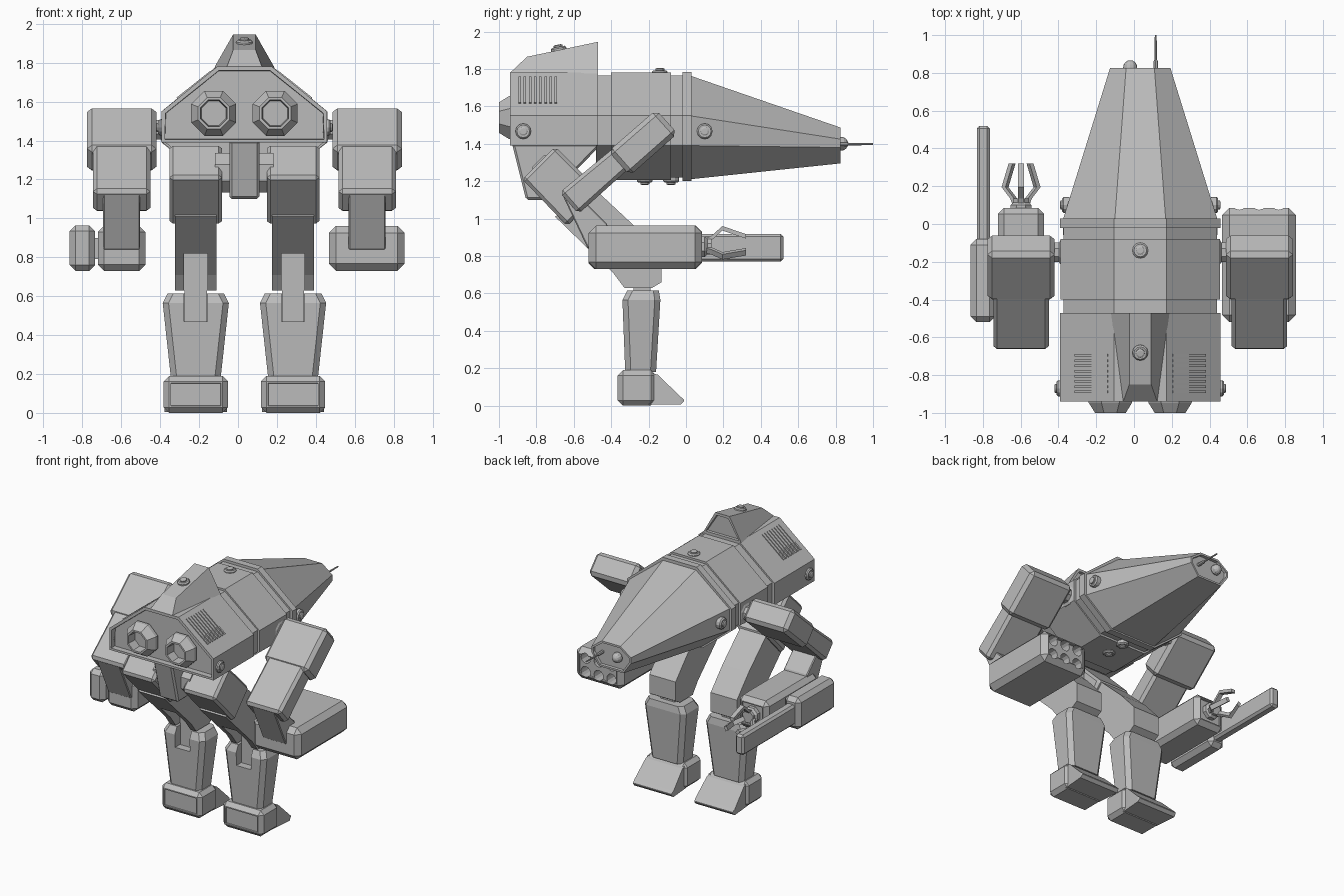
import bpy, bmesh, math
from mathutils import Vector, Matrix

if "Cube" in bpy.data.objects:
    bpy.data.objects.remove(bpy.data.objects["Cube"])

C = 0.033  # centre plane of the body
grey = bpy.data.materials.new("grey")
grey.diffuse_color = (0.5, 0.5, 0.5, 1)
grey.use_nodes = True
grey.node_tree.nodes["Principled BSDF"].inputs["Base Color"].default_value = grey.diffuse_color


def finish(name, bm, bevel=0, panel=None):
    """Bevel, inset the largest face along panel=(axis, width, depth), make the object."""
    bmesh.ops.recalc_face_normals(bm, faces=bm.faces)
    if bevel:
        bmesh.ops.bevel(bm, geom=bm.edges[:], offset=bevel, segments=1, affect='EDGES')
    if panel:
        axis, width, depth = panel
        face = max((f for f in bm.faces if f.normal.dot(Vector(axis)) > 0.8),
                   key=lambda f: f.calc_area())
        bmesh.ops.inset_region(bm, faces=[face], thickness=width, depth=0)
        bmesh.ops.inset_region(bm, faces=[face], thickness=0.002, depth=-depth)
    me = bpy.data.meshes.new(name)
    bm.to_mesh(me)
    bm.free()
    me.materials.append(grey)
    ob = bpy.data.objects.new(name, me)
    bpy.context.collection.objects.link(ob)
    return ob


def loft(name, rings, **kw):
    """Skin equal-sized rings of points and cap both ends."""
    bm = bmesh.new()
    vs = [[bm.verts.new(p) for p in r] for r in rings]
    n = len(rings[0])
    for a, b in zip(vs, vs[1:]):
        for i in range(n):
            bm.faces.new((a[i], a[(i + 1) % n], b[(i + 1) % n], b[i]))
    bm.faces.new(vs[0])
    bm.faces.new(vs[-1])
    return finish(name, bm, **kw)


def prism(name, x, hw, profile, **kw):
    """Side profile in (y, z) extruded across x."""
    return loft(name, [[(x + s * hw, y, z) for y, z in profile] for s in (-1, 1)], **kw)


def box(name, lo, hi, **kw):
    (x0, y0, z0), (x1, y1, z1) = lo, hi
    return prism(name, (x0 + x1) / 2, (x1 - x0) / 2,
                 [(y0, z0), (y1, z0), (y1, z1), (y0, z1)], **kw)


def turned(name, centre, axis, profile, sides, phase=0, **kw):
    """Lathe: profile of (distance along axis, radius)."""
    rot = Vector((0, 0, 1)).rotation_difference(Vector(axis)).to_matrix()
    rings = [[Vector(centre) + rot @ Vector((r * math.cos(a), r * math.sin(a), d))
              for a in (2 * math.pi * (i + phase) / sides for i in range(sides))]
             for d, r in profile]
    return loft(name, rings, **kw)


def cut(ob, cutter):
    mod = ob.modifiers.new("cut", 'BOOLEAN')
    mod.operation, mod.solver, mod.object = 'DIFFERENCE', 'EXACT', cutter
    cutter.hide_render = True
    cutter.hide_set(True)


def section(y, top, side, low=None):
    """Hull outline at y from (half width, z) corners; side = (half width, z high, z low)."""
    half = [top, (side[0], side[1]), (side[0], side[2])] + ([low] if low else [])
    return [(C + w, y, z) for w, z in half] + [(C - w, y, z) for w, z in reversed(half)]


# Hull: engine block, necks, middle, flange and long tapered nose
loft("engine_block", [section(y, (.14, 1.78), (.425, 1.55, 1.39)) for y in (-.94, -.47)],
     panel=((0, -1, 0), .022, .04))
for name, y0, y1, g in (("neck_front", -.48, -.39, .015), ("middle_hull", -.40, -.08, 0),
                        ("neck_rear", -.09, -.01, .015), ("flange", -.02, .03, -.004)):
    loft(name, [section(y, (.14, 1.78 - g), (.422 - g, 1.55, 1.39), (.19, 1.205 + g))
                for y in (y0, y1)])
loft("nose_cone", [section(.02, (.135, 1.765), (.41, 1.55, 1.39), (.185, 1.21)),
                   section(.825, (.075, 1.487), (.16, 1.425, 1.38), (.10, 1.295))],
     panel=((0, 1, 0), .015, .02))

# Raised cabin on top of the engine block
loft("cabin", [[(C + s * w, y, z) for y, z, w in
                ((-.94, 1.78, .09), (-.85, 1.865, .058), (-.47, 1.945, .058), (-.47, 1.775, .155))]
               for s in (-1, 1)], panel=((0, 1, 0), .022, .02))

# Thruster nozzles, hollow at the front
for s in (-1, 1):
    turned("nozzle", (C + s * .158, -.90, 1.54), (0, -1, 0),
           [(0, .10), (.02, .125), (.045, .125), (.10, .088), (.10, .074), (.03, .068)], 8, .5)

# Louvre slats on the sloped sides
for s in (-1, 1):
    for i in range(8):
        y = -.895 + i * .0275
        loft("louvre", [[(C + s * (w + k * .63), yy, z + k * .77) for w, z in ((.345, 1.616), (.13 + .04, 1.755))
                         for k in ((-.01, .006) if w > .2 else (.006, -.01))]
                        for yy in (y, y + .013)])

# Round bolts
bolt = [(-.02, .042), (.01, .042), (.018, .034), (.018, .024), (.026, .024), (.03, .016)]
for s in (-1, 1):
    for y, x in ((-.87, .425), (.10, .395)):
        turned("side_bolt", (C + s * x, y, 1.467), (s, 0, 0), bolt, 12)
turned("top_hatch", (C, -.14, 1.775), (0, 0, 1), bolt, 12)
turned("cabin_hatch", (C, -.68, 1.90), (0, -.2, 1), bolt, 12)
for y in (-.08, -.22):
    turned("belly_bolt", (C, y, 1.21), (0, 0, -1), bolt, 12)

# Nose tip sensor and aerial
turned("sensor_ball", (-.02, .83, 1.40), (0, 1, 0),
       [(-.01, .037)] + [(.037 * math.sin(a), .037 * math.cos(a)) for a in (0, .4, .8, 1.2, 1.5)], 12)
turned("aerial", (.115, .80, 1.398), (0, 1, 0), [(0, .012), (.06, .012), (.07, .007), (.20, .005)], 8)

# Pelvis keel and hip axle
prism("pelvis_keel", C, .077, [(-.93, 1.40), (-.855, 1.10), (-.74, 1.10), (-.45, 1.40)], bevel=.012)
turned("hip_axle", (C - .15, -.72, 1.235), (1, 0, 0), [(0, .11), (.30, .11)], 8, .5)

# Legs
for s in (-1, 1):
    x = C + s * .25
    prism("thigh", x, .135, [(-.70, 1.385), (-.875, 1.21), (-.635, .96), (-.46, 1.145)], bevel=.018)
    lower = prism("lower_thigh", x, .107,
                  [(-.70, 1.01), (-.49, 1.16), (-.27, .955), (-.13, .80), (-.13, .66),
                   (-.18, .63), (-.33, .63), (-.39, .71)])
    cut(lower, box("thigh_slot_cutter", (x - .06, -.6, .5), (x + .06, -.28, .82)))
    box("knee_link", (x - .057, -.28, .45), (x + .057, -.19, .80))
    rings = []
    for z, w, y0, y1 in ((.18, .128, -.325, -.16), (.565, .17, -.34, -.137), (.615, .145, -.315, -.145)):
        k = .03
        rings.append([(x + a, b, z) for a, b in
                      ((-w, y0 + k), (-w + k, y0), (w - k, y0), (w, y0 + k),
                       (w, y1 - k), (w - k, y1), (k - w, y1), (-w, y1 - k))])
    shin = loft("shin", rings)
    cut(shin, box("shin_slot_cutter", (x - .06, -.5, .47), (x + .06, -.27, .8)))
    # Foot with sloping toe
    box("heel", (x - .165, -.365, 0), (x + .165, -.16, .19), bevel=.028,
        panel=((0, -1, 0), .012, .008))
    loft("toe", [[(x + a * w, y, z) for a, z in ((-1, z0), (1, z0), (1, z1), (-1, z1))]
                 for y, w, z0, z1 in ((-.20, .145, .005, .178), (-.15, .150, .005, .165),
                                      (-.03, .160, .005, .048), (-.01, .155, .025, .032))])

# Arms
for s in (-1, 1):
    x = C + s * .631
    turned("shoulder_axle", (C + s * .38, -.15, 1.455), (s, 0, 0),
           [(0, .075), (.04, .075), (.05, .055), (.12, .055)], 8, .5)
    prism("shoulder", x, .178, [(-.16, 1.582), (-.045, 1.455), (-.30, 1.23), (-.415, 1.36)], bevel=.025)
    prism("upper_arm", x, .147, [(-.36, 1.40), (-.28, 1.29), (-.575, 1.025), (-.675, 1.14)], bevel=.02)
    prism("elbow", x, .095, [(-.66, 1.125), (-.525, .84), (-.42, .84), (-.42, .97), (-.53, 1.08)], bevel=.006)

# Launcher on one forearm, with six tubes
X = .662
launcher = box("launcher", (X - .195, -.52, .73), (X + .195, .085, .962), bevel=.038,
               panel=((0, 1, 0), .008, .012))
for i in (-1, 0, 1):
    for j in (-1, 1):
        cut(launcher, turned("tube_cutter", (X + i * .105, -.03, .846 + j * .05), (0, 1, 0),
                             [(0, .038), (.2, .038)], 12))

# Other forearm with side blade
X = -.598
box("forearm", (X - .122, -.52, .73), (X + .122, .085, .962), bevel=.032, panel=((0, 1, 0), .01, .012))
box("blade_mount", (-.865, -.52, .73), (-.735, -.08, .964), bevel=.03)
box("blade_joint", (-.75, -.38, .79), (-.70, -.22, .90))
box("blade", (-.832, -.12, .77), (-.762, .52, .918), bevel=.015)

# Claw hand: wrist and three bent fingers
turned("wrist", (X, .06, .85), (0, 1, 0), [(0, .06), (.04, .06), (.055, .045), (.075, .045)], 8, .5)
for k in range(3):
    spin = Matrix.Rotation(math.radians(120 * k), 3, 'Y')
    path = [(.10, .03), (.135, .045), (.195, .098), (.32, .055)]
    loft("finger", [[Vector((X, 0, .85)) + spin @ Vector((a, y, r + b))
                     for a, b in ((-.016, -.012), (.016, -.012), (.016, .012), (-.016, .012))]
                    for y, r in path])
